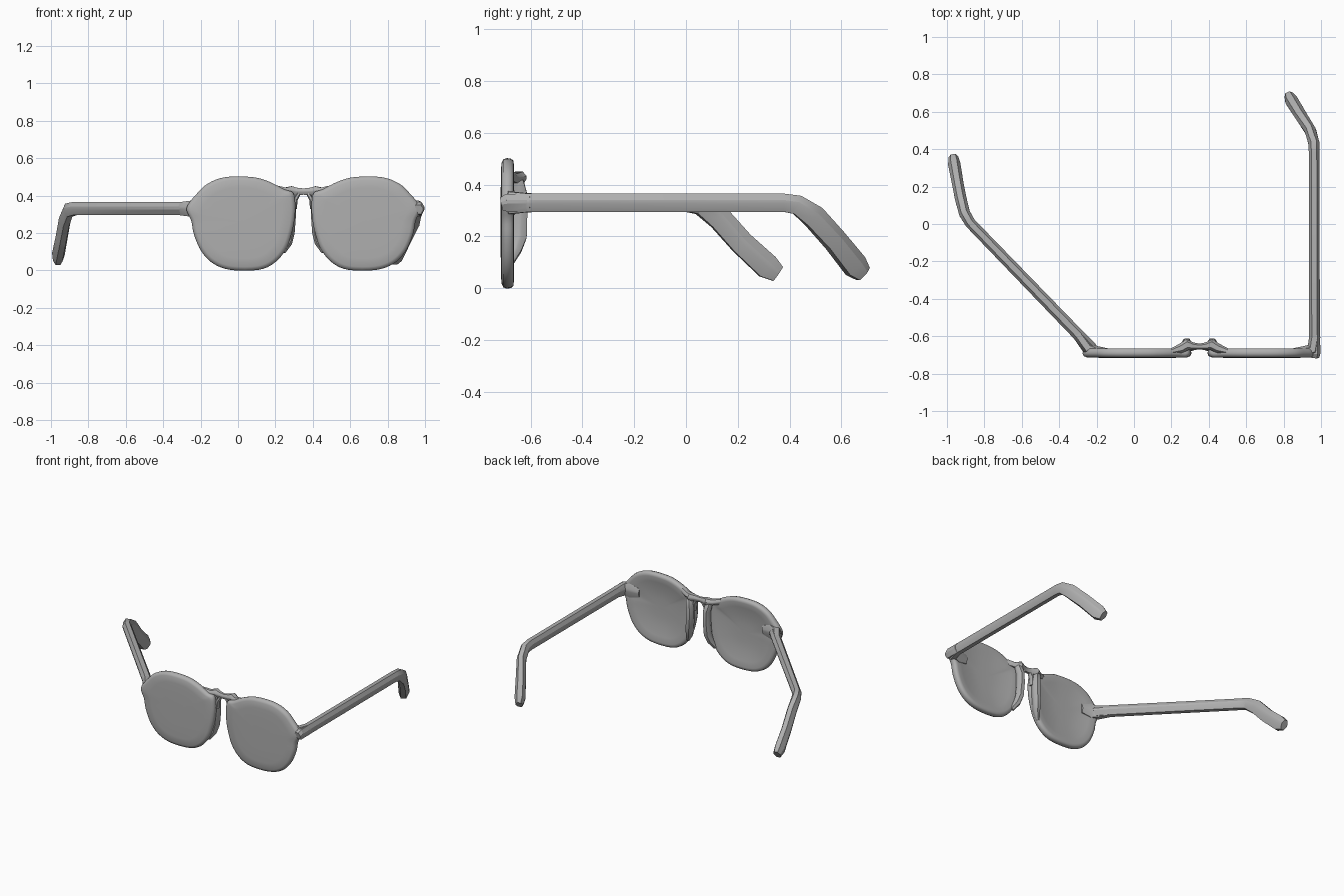
import bpy, bmesh, math
from mathutils import Vector

if "Cube" in bpy.data.objects:
    bpy.data.objects.remove(bpy.data.objects["Cube"])

grey = bpy.data.materials.new("warm_grey")
grey.diffuse_color = (0.43, 0.43, 0.43, 1)
grey.use_nodes = True
grey.node_tree.nodes["Principled BSDF"].inputs["Base Color"].default_value = grey.diffuse_color
MID = 0.35          # x of the bridge centre


def flip(p):
    """Mirror across the bridge."""
    return (2 * MID - p[0],) + tuple(p[1:])


def skin(name, rings, angle):
    """Closed surface through equal-length rings, capped at both ends."""
    bm = bmesh.new()
    vs = [[bm.verts.new(p) for p in r] for r in rings]
    n = len(rings[0])
    for a, b in zip(vs, vs[1:]):
        for i in range(n):
            j = (i + 1) % n
            bm.faces.new((a[i], a[j], b[j], b[i]))
    bm.faces.new(vs[0])
    bm.faces.new(vs[-1])
    bmesh.ops.recalc_face_normals(bm, faces=bm.faces)
    me = bpy.data.meshes.new(name)
    bm.to_mesh(me)
    bm.free()
    me.materials.append(grey)
    ob = bpy.data.objects.new(name, me)
    bpy.context.collection.objects.link(ob)
    bpy.ops.object.select_all(action='DESELECT')
    ob.select_set(True)
    bpy.context.view_layer.objects.active = ob
    bpy.ops.object.shade_smooth_by_angle(angle=math.radians(angle))
    return ob


def sweep(name, path, up=(0, 0, 1), angle=25):
    """Faceted bar along points of (x, y, z, width, height)."""
    section = [(1, .3), (.5, 1), (-.5, 1), (-1, .3),
               (-1, -.1), (-.5, -1), (.5, -1), (1, -.1)]
    pts = [Vector(p[:3]) for p in path]
    rings = []
    for i, p in enumerate(path):
        t = Vector()
        if i > 0:
            t += (pts[i] - pts[i - 1]).normalized()
        if i < len(pts) - 1:
            t += (pts[i + 1] - pts[i]).normalized()
        t.normalize()
        side = t.cross(Vector(up)).normalized()
        top = side.cross(t)
        rings.append([pts[i] + side * a * p[3] / 2 + top * b * p[4] / 2
                      for a, b in section])
    return skin(name, rings, angle)


def smooth_loop(pts, steps=4):
    """Closed curve passing through all points."""
    out, n = [], len(pts)
    for i in range(n):
        a, b, c, d = (Vector(pts[(i + k) % n]) for k in (-1, 0, 1, 2))
        for s in range(steps):
            t = s / steps
            out.append(0.5 * (2 * b + (c - a) * t + (2 * a - 5 * b + 4 * c - d) * t * t
                              + (3 * b - a - 3 * c + d) * t ** 3))
    return out


# Lenses: rounded slabs with a gently domed front and dished back
outline = [(-.275, .335), (-.22, .41), (-.16, .465), (-.065, .499), (.075, .499),
           (.165, .475), (.25, .432), (.295, .415), (.307, .35), (.302, .27),
           (.285, .19), (.255, .11), (.195, .04), (.11, .003), (-.035, .002),
           (-.13, .035), (-.195, .1), (-.235, .19), (-.25, .265)]
layers = [(.02, -.716), (.4, -.716), (.75, -.715), (.92, -.713), (.98, -.706),
          (1, -.692), (.99, -.676), (.96, -.667), (.9, -.665), (.75, -.672),
          (.5, -.682), (.25, -.686), (.02, -.686)]
curve = smooth_loop(outline)
CX, CZ = .02, .26
lens = [[(CX + (p.x - CX) * s, y, CZ + (p.y - CZ) * s) for p in curve]
        for s, y in layers]
skin("left_lens", lens, 60)
skin("right_lens", [[flip(p) for p in r] for r in lens], 60)

# Nose pads: ridges behind the inner lens edges
pad = [(.24, -.675, .10, .03, .02), (.268, -.66, .15, .045, .05),
       (.278, -.645, .20, .05, .06), (.284, -.643, .28, .05, .06),
       (.284, -.643, .36, .05, .06), (.275, -.652, .41, .05, .05),
       (.265, -.668, .435, .03, .02)]
sweep("left_nose_pad", pad, (0, 1, 0), 40)
sweep("right_nose_pad", [flip(p) for p in pad], (0, 1, 0), 40)

# Bridge: thin arch between the lenses
half = [(.20, -.68, .435, .03, .04), (.25, -.665, .425, .05, .035),
        (.285, -.645, .425, .06, .05), (.315, -.653, .422, .04, .04),
        (MID, -.656, .421, .032, .033)]
sweep("bridge", half + [flip(p) for p in half[-2::-1]], angle=40)
leg = [(.300, -.665, .33, .03, .03), (.307, -.66, .38, .025, .035),
       (.325, -.656, .41, .02, .03)]
sweep("left_bridge_root", leg, (0, 1, 0), 40)
sweep("right_bridge_root", [flip(p) for p in leg], (0, 1, 0), 40)

# Hinge blends: short tapers from each lens rim into its temple
sweep("left_hinge", [(-.13, -.682, .325, .03, .06), (-.2, -.68, .33, .055, .1),
                     (-.245, -.665, .33, .07, .085), (-.3, -.59, .33, .06, .07)], angle=40)
sweep("right_hinge", [(.84, -.682, .325, .03, .06), (.91, -.68, .33, .055, .1),
                      (.955, -.672, .33, .07, .085), (.967, -.6, .33, .06, .07)], angle=40)

# Temples: straight arms with drooping ear ends
sweep("right_temple", [(.965, -.712, .325, .05, .05), (.967, -.69, .33, .06, .07),
                       (.965, -.58, .33, .058, .07), (.963, .38, .33, .056, .07),
                       (.962, .43, .322, .06, .075), (.945, .495, .275, .06, .09),
                       (.895, .575, .185, .065, .09), (.845, .655, .085, .07, .095),
                       (.83, .685, .055, .05, .065)])
sweep("left_temple", [(-.215, -.69, .325, .06, .05), (-.235, -.665, .33, .075, .07),
                      (-.30, -.59, .33, .062, .07), (-.875, .005, .33, .058, .07),
                      (-.905, .055, .322, .06, .075), (-.925, .13, .27, .062, .09),
                      (-.942, .215, .175, .062, .09), (-.96, .315, .083, .066, .095),
                      (-.965, .355, .055, .05, .065)])
